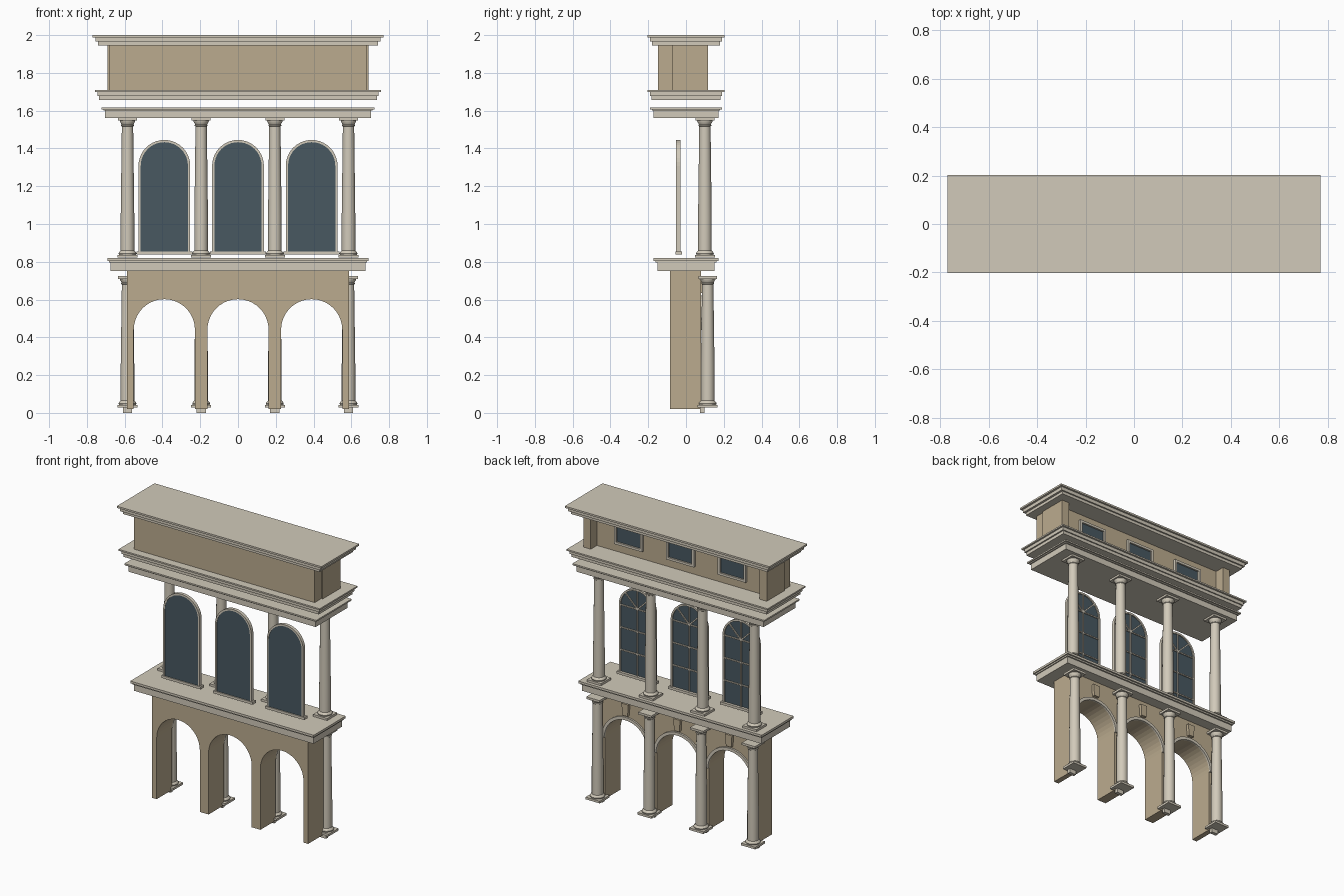
import bpy, bmesh, math
from mathutils import Matrix

cube = bpy.data.objects.get("Cube")
if cube:
    bpy.data.objects.remove(cube, do_unlink=True)


def material(name, rgb):
    m = bpy.data.materials.new(name)
    m.use_nodes = True
    m.diffuse_color = (*rgb, 1)
    m.node_tree.nodes["Principled BSDF"].inputs["Base Color"].default_value = (*rgb, 1)
    return m


STONE = material("pale_stone", (0.64, 0.59, 0.49))
WALL = material("tan_wall", (0.50, 0.41, 0.275))
GLASS = material("dark_glass", (0.066, 0.098, 0.12))
BAYS = (-0.39, 0, 0.39)
COLUMNS = (-0.585, -0.195, 0.195, 0.585)


def finish(bm, name, mat, smooth=False):
    bmesh.ops.recalc_face_normals(bm, faces=bm.faces)
    me = bpy.data.meshes.new(name)
    bm.to_mesh(me)
    bm.free()
    me.materials.append(mat)
    ob = bpy.data.objects.new(name, me)
    bpy.context.collection.objects.link(ob)
    if smooth:
        bpy.ops.object.select_all(action="DESELECT")
        ob.select_set(True)
        bpy.context.view_layer.objects.active = ob
        bpy.ops.object.shade_smooth_by_angle(angle=math.radians(35))
    return ob


def add_box(bm, x, y, z):
    """Box from (min, max) pairs."""
    spans = (x, y, z)
    mid = [(a + b) / 2 for a, b in spans]
    size = [b - a for a, b in spans]
    mat = Matrix.Translation(mid) @ Matrix.Diagonal((*size, 1))
    bmesh.ops.create_cube(bm, size=1, matrix=mat)


def box(name, mat, x, y, z):
    bm = bmesh.new()
    add_box(bm, x, y, z)
    return finish(bm, name, mat)


def prism(name, mat, outline, y0, y1):
    """Extrude an (x, z) outline from y0 to y1."""
    bm = bmesh.new()
    face = bm.faces.new([bm.verts.new((x, y0, z)) for x, z in outline])
    out = bmesh.ops.extrude_face_region(bm, geom=[face])
    moved = [v for v in out["geom"] if isinstance(v, bmesh.types.BMVert)]
    bmesh.ops.translate(bm, verts=moved, vec=(0, y1 - y0, 0))
    return finish(bm, name, mat)


def arc(cx, cz, r, n=20):
    """Half circle running from left to right."""
    return [(cx - r * math.cos(math.pi * i / n), cz + r * math.sin(math.pi * i / n))
            for i in range(n + 1)]


def arch_shape(cx, bottom, spring, r):
    return [(cx - r, bottom)] + arc(cx, spring, r) + [(cx + r, bottom)]


def slabs(name, layers):
    """Stack of centred slabs: half width, half depth, bottom, top."""
    bm = bmesh.new()
    for w, d, z0, z1 in layers:
        add_box(bm, (-w, w), (-d, d), (z0, z1))
    return finish(bm, name, STONE)


def column(name, x, y, z0, z1, foot):
    """Turned shaft with square plinth and abacus."""
    r = 0.036
    a, b = z0 + 0.015, z1 - 0.015
    profile = [(0, a), (0.045, a), (0.047, a + 0.008), (0.043, a + 0.015),
               (r, a + 0.022), (r, a + 0.2), (0.03, b - 0.03), (0.034, b - 0.027),
               (0.034, b - 0.022), (0.031, b - 0.02), (0.041, b - 0.004), (0.041, b), (0, b)]
    bm = bmesh.new()
    verts = [bm.verts.new((x + pr, y, pz)) for pr, pz in profile]
    edges = [bm.edges.new(pair) for pair in zip(verts, verts[1:])]
    bmesh.ops.spin(bm, geom=verts + edges, cent=(x, y, 0), axis=(0, 0, 1),
                   angle=math.tau, steps=24, use_duplicate=False)
    bmesh.ops.remove_doubles(bm, verts=bm.verts, dist=0.0005)
    for zz, h in ((z0, 0.053), (b, 0.05)):
        add_box(bm, (x - h, x + h), (y - h, y + h), (zz, zz + 0.015))
    if foot:
        add_box(bm, (x - 0.025, x + 0.025), (y - 0.04, y - 0.017), (0, z0))
    finish(bm, name, STONE, smooth=True)


# Ground floor: arcade wall with three openings
outline = [(-0.587, 0.02), (-0.587, 0.75), (0.587, 0.75), (0.587, 0.02)]
for cx in reversed(BAYS):
    outline += reversed(arch_shape(cx, 0.02, 0.44, 0.162))
prism("arcade_wall", WALL, outline, -0.085, 0.08)
for cx in BAYS:
    ring = arc(cx, 0.44, 0.182) + arc(cx, 0.44, 0.162)[::-1]
    prism("arch_trim", STONE, ring, 0.08, 0.092)
    stone = [(cx - 0.02, 0.635), (cx - 0.025, 0.715), (cx + 0.025, 0.715), (cx + 0.02, 0.635)]
    prism("keystone", WALL, stone, 0.08, 0.1)

# Columns of both floors
for cx in COLUMNS:
    column("lower_column", cx, 0.115, 0.028, 0.725, True)
    column("upper_column", cx, 0.1, 0.822, 1.562, False)

# Horizontal mouldings
slabs("floor_cornice", [(0.675, 0.152, 0.75, 0.795), (0.682, 0.162, 0.795, 0.805),
                        (0.69, 0.172, 0.805, 0.82)])
slabs("entablature", [(0.705, 0.172, 1.56, 1.6), (0.713, 0.18, 1.6, 1.607),
                      (0.722, 0.19, 1.607, 1.617)])
slabs("main_cornice", [(0.735, 0.182, 1.657, 1.678), (0.745, 0.19, 1.678, 1.7),
                       (0.757, 0.203, 1.7, 1.71)])
slabs("top_cornice", [(0.74, 0.18, 1.946, 1.965), (0.755, 0.19, 1.965, 1.988),
                      (0.77, 0.203, 1.988, 2.0)])

# Arched windows
for cx in BAYS:
    z0, spring, r = 0.85, 1.308, 0.125
    rim = arch_shape(cx, z0, spring, 0.137) + arch_shape(cx, z0, spring, r)[::-1]
    prism("window_frame", STONE, rim, -0.052, -0.03)
    prism("window_glass", GLASS, arch_shape(cx, z0, spring, r), -0.049, -0.038)
    box("window_sill", STONE, (cx - 0.148, cx + 0.148), (-0.056, -0.02), (0.838, 0.855))
    bm = bmesh.new()
    depth, t = (-0.038, -0.031), 0.004
    add_box(bm, (cx - t, cx + t), depth, (z0, spring + r))
    for k in range(1, 4):
        z = z0 + (spring - z0) * k / 3
        add_box(bm, (cx - r, cx + r), depth, (z - t, z + t))
    for angle in (-45, 45):
        turn = Matrix.Translation((cx, -0.0345, spring)) @ Matrix.Rotation(math.radians(angle), 4, "Y")
        bar = turn @ Matrix.Translation((0, 0, r / 2)) @ Matrix.Diagonal((2 * t, 0.007, r, 1))
        bmesh.ops.create_cube(bm, size=1, matrix=bar)
    finish(bm, "window_bars", STONE)

# Attic storey
box("attic_wall", WALL, (-0.68, 0.68), (-0.147, 0.05), (1.71, 1.946))
for s in (-1, 1):
    box("attic_pier", WALL, sorted((s * 0.635, s * 0.69)), (-0.075, 0.117), (1.71, 1.946))
for cx in BAYS:
    bm = bmesh.new()
    w, h, t, z, depth = 0.105, 0.068, 0.016, 1.832, (0.05, 0.066)
    for s in (-1, 1):
        add_box(bm, sorted((cx + s * w, cx + s * (w - t))), depth, (z - h, z + h))
        add_box(bm, (cx - w + t, cx + w - t), depth, sorted((z + s * h, z + s * (h - t))))
    finish(bm, "attic_window_frame", STONE)
    box("attic_window_glass", GLASS, (cx - w + t, cx + w - t), (0.05, 0.055), (z - h + t, z + h - t))
